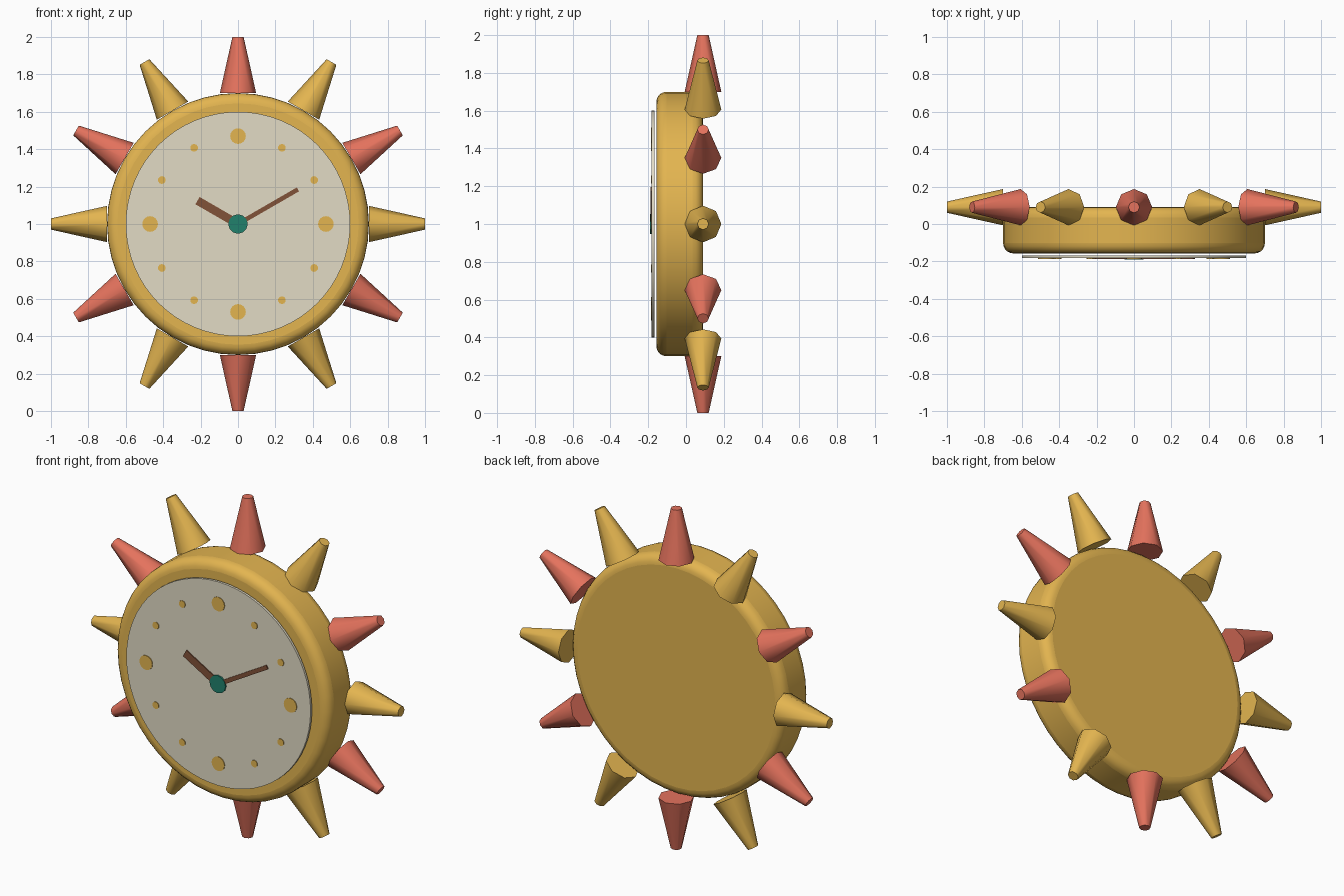
import bpy, math
from mathutils import Matrix, Vector

cube = bpy.data.objects.get("Cube")
if cube:
    bpy.data.objects.remove(cube, do_unlink=True)


def material(name, rgb):
    m = bpy.data.materials.new(name)
    m.use_nodes = True
    m.diffuse_color = (*rgb, 1)
    m.node_tree.nodes["Principled BSDF"].inputs["Base Color"].default_value = (*rgb, 1)
    return m


GOLD = material("warm gold", (0.77, 0.46, 0.08))
CORAL = material("coral red", (0.78, 0.17, 0.11))
CREAM = material("cream", (0.76, 0.71, 0.56))
BROWN = material("brown", (0.22, 0.085, 0.04))
TEAL = material("teal", (0.015, 0.22, 0.15))

CENTRE = Vector((0, 0, 1))


def dial(angle, radius):
    """Point on the clock, angle in degrees clockwise from the top."""
    a = math.radians(angle)
    return CENTRE + Vector((math.sin(a), 0, math.cos(a))) * radius


def finish(name, mat, smooth=30):
    ob = bpy.context.object
    ob.name = name
    ob.data.materials.append(mat)
    bpy.ops.object.shade_smooth_by_angle(angle=math.radians(smooth))
    return ob


def disc(name, mat, at, radius, front, back, sides):
    """Round plate facing the front, between two depths."""
    bpy.ops.mesh.primitive_cylinder_add(
        vertices=sides, radius=radius, depth=back - front,
        location=(at.x, (front + back) / 2, at.z), rotation=(math.pi / 2, 0, 0))
    return finish(name, mat)


# Rounded case
case = disc("case", GOLD, CENTRE, 0.7, -0.157, 0.09, 48)
bevel = case.modifiers.new("rounded rim", 'BEVEL')
bevel.width = 0.055
bevel.segments = 5
bevel.limit_method = 'ANGLE'
bevel.angle_limit = math.radians(40)

# Clock face, held just in front of the case
disc("clock_face", CREAM, CENTRE, 0.6, -0.182, -0.168, 64)

# Hour marks and rays
for i in range(12):
    angle = i * 30
    big = i % 3 == 0
    disc(f"hour_mark_{i}", GOLD, dial(angle, 0.47), 0.042 if big else 0.021,
         -0.186, -0.18, 16 if big else 10)

    bpy.ops.mesh.primitive_cone_add(vertices=8, radius1=0.097, radius2=0.03, depth=0.3)
    ray = finish(f"ray_{i}", GOLD if i % 2 else CORAL, 50)
    ray.matrix_world = (Matrix.Translation(dial(angle, 0.85) + Vector((0, 0.09, 0)))
                        @ Matrix.Rotation(math.radians(angle), 4, 'Y'))

# Hands
for name, angle, length, width in (("hour_hand", -60, 0.25, 0.045),
                                   ("minute_hand", 60, 0.37, 0.024)):
    bpy.ops.mesh.primitive_cube_add(size=1)
    hand = finish(name, BROWN)
    hand.matrix_world = (Matrix.Translation(dial(angle, length / 2) + Vector((0, -0.184, 0)))
                         @ Matrix.Rotation(math.radians(angle), 4, 'Y')
                         @ Matrix.Diagonal((width, 0.008, length, 1)))

# Hub
disc("hub", TEAL, CENTRE, 0.052, -0.191, -0.18, 12)
